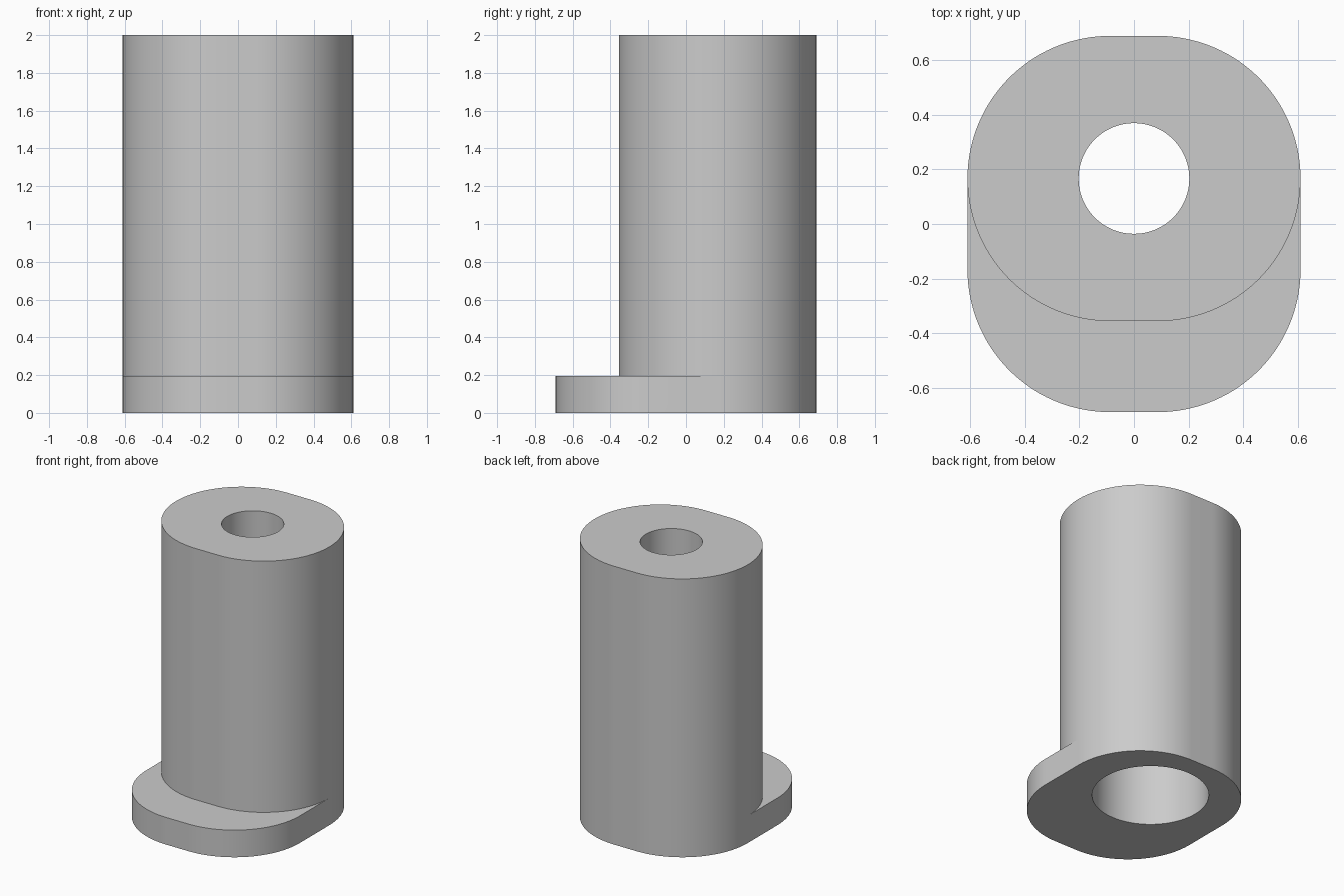
import bpy, bmesh, math

cube = bpy.data.objects.get("Cube")
if cube:
    bpy.data.objects.remove(cube, do_unlink=True)

TOP, FLANGE, SEAT = 2.0, 0.195, 1.6      # heights
SHIFT = 0.167                            # body and bore axis, towards the back
RADIUS, FLAT = 0.523, 0.088              # rounded ends and half the flat side
HOLE, BORE = 0.203, 0.38                 # screw hole and wide bore
STEPS = 48


def half_oval(cy, sign):
    """Half of the oval outline, going round from one side to the other."""
    pts = []
    for i in range(2 * STEPS + 2):
        k = i if i <= STEPS else i - 1
        a = math.pi * k / (2 * STEPS) + (0 if sign > 0 else math.pi)
        x = FLAT * sign if i <= STEPS else -FLAT * sign
        pts.append((x + RADIUS * math.cos(a), cy + RADIUS * math.sin(a)))
    return pts


def circle(r):
    n = 2 * STEPS
    return [(r * math.cos(2 * math.pi * i / n), SHIFT + r * math.sin(2 * math.pi * i / n))
            for i in range(n)]


bm = bmesh.new()


def ring(pts, z):
    return [bm.verts.new((x, y, z)) for x, y in pts]


def wall(pts, z0, z1):
    """Upright wall along a closed outline."""
    a, b = ring(pts, z0), ring(pts, z1)
    for i in range(len(pts)):
        j = (i + 1) % len(pts)
        bm.faces.new((a[i], a[j], b[j], b[i]))


def cap(outer, inner, z):
    """Flat face with a round opening."""
    edges = []
    for pts in (outer, inner):
        vs = ring(pts, z)
        edges += [bm.edges.new((vs[i - 1], vs[i])) for i in range(len(vs))]
    bmesh.ops.triangle_fill(bm, edges=edges, use_beauty=True, use_dissolve=False,
                            normal=(0, 0, 1))


back = half_oval(SHIFT, 1)
front = half_oval(SHIFT, -1)
flange_front = half_oval(-SHIFT, -1)
body, flange = back + front, back + flange_front

# Outer walls and the ledge between flange and body
wall(flange, 0, FLANGE)
wall(body, FLANGE, TOP)
bm.faces.new(ring(flange_front + front[::-1], FLANGE))

# Bore, screw hole, seat and end faces
wall(circle(BORE), 0, SEAT)
wall(circle(HOLE), SEAT, TOP)
cap(flange, circle(BORE), 0)
cap(circle(BORE), circle(HOLE), SEAT)
cap(body, circle(HOLE), TOP)

bmesh.ops.remove_doubles(bm, verts=bm.verts, dist=1e-4)
bmesh.ops.recalc_face_normals(bm, faces=bm.faces)
mesh = bpy.data.meshes.new("flanged_sleeve")
bm.to_mesh(mesh)
bm.free()

sleeve = bpy.data.objects.new("flanged_sleeve", mesh)
bpy.context.collection.objects.link(sleeve)

# Plain grey
grey = bpy.data.materials.new("light_grey")
grey.use_nodes = True
colour = (0.6, 0.6, 0.6, 1)
grey.diffuse_color = colour
grey.node_tree.nodes["Principled BSDF"].inputs["Base Color"].default_value = colour
mesh.materials.append(grey)

bpy.ops.object.select_all(action='DESELECT')
sleeve.select_set(True)
bpy.context.view_layer.objects.active = sleeve
bpy.ops.object.shade_smooth_by_angle(angle=math.radians(30))
